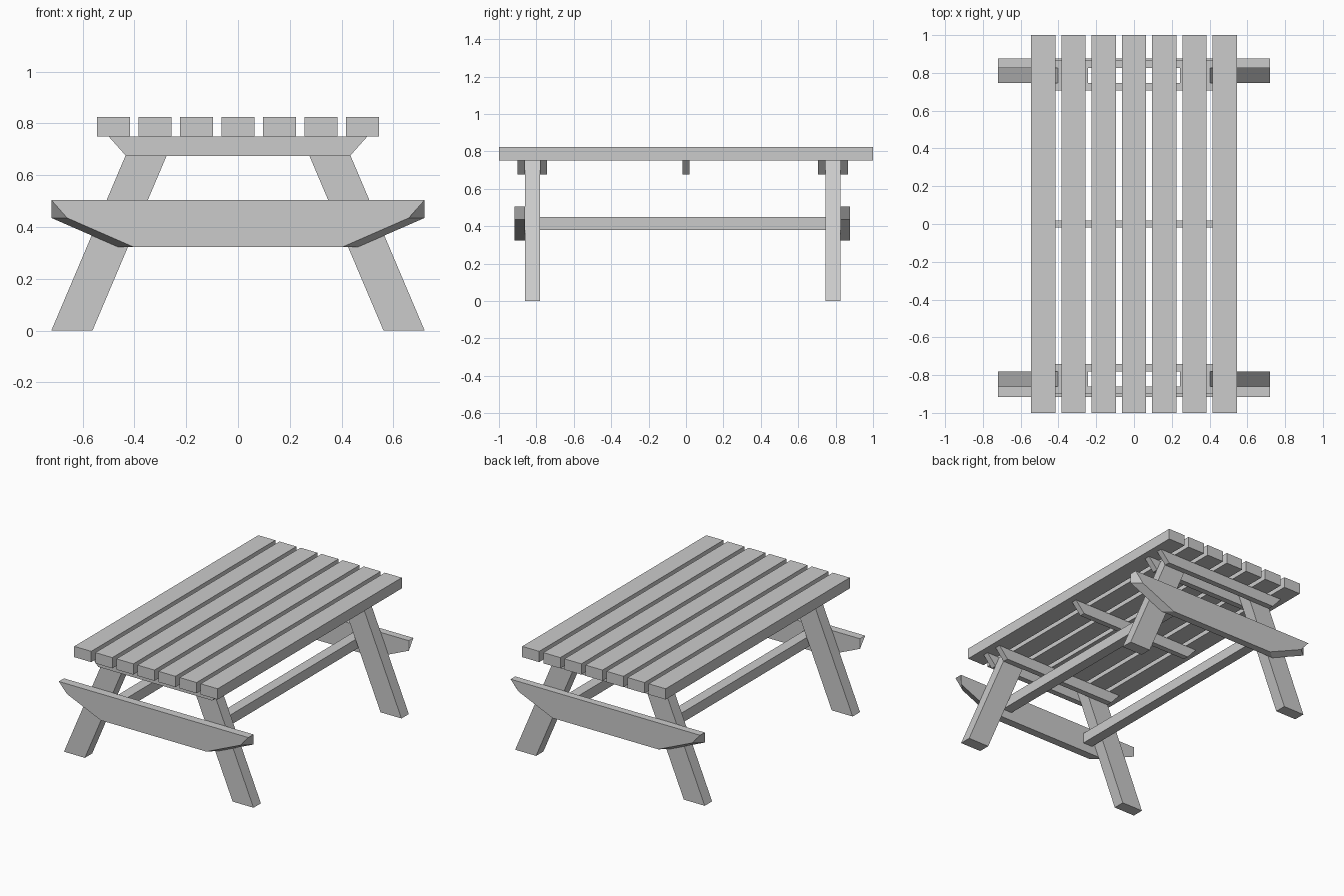
import bpy

if "Cube" in bpy.data.objects:
    bpy.data.objects.remove(bpy.data.objects["Cube"])


def loft(name, front, back, y0, y1):
    """Solid between two matching (x, z) outlines, counter-clockwise seen from the front."""
    n = len(front)
    verts = [(x, y0, z) for x, z in front] + [(x, y1, z) for x, z in back]
    faces = [tuple(range(n)), tuple(range(2 * n - 1, n - 1, -1))]
    faces += [(i, i + n, (i + 1) % n + n, (i + 1) % n) for i in range(n)]
    mesh = bpy.data.meshes.new(name)
    mesh.from_pydata(verts, [], faces)
    obj = bpy.data.objects.new(name, mesh)
    bpy.context.collection.objects.link(obj)
    return obj


def prism(name, outline, y0, y1):
    return loft(name, outline, outline, y0, y1)


def rect(x0, x1, z0, z1):
    return [(x0, z0), (x1, z0), (x1, z1), (x0, z1)]


def mirrored(half):
    """Complete a right-hand outline (bottom to top) with its left-hand mirror."""
    return half + [(-x, z) for x, z in reversed(half)]


# Tabletop planks
for i in range(7):
    cx = (i - 3) * 0.1603
    prism("tabletop_plank", rect(cx - 0.0645, cx + 0.0645, 0.75, 0.824), -1, 1)

# Crossbars under the top: a pair clamping each leg frame, one in the middle
bar = mirrored([(0.433, 0.675), (0.5, 0.75)])
for y0, y1 in [(-0.90, -0.861), (-0.781, -0.742), (-0.019, 0.019),
               (0.706, 0.746), (0.826, 0.865)]:
    prism("crossbar", bar, y0, y1)

# Splayed legs and long rails along their inner faces
for s in (-1, 1):
    leg = [(0.562, 0), (0.721, 0), (0.403, 0.75), (0.244, 0.75)]
    rail = rect(0.30, 0.372, 0.38, 0.45)
    if s < 0:
        leg = [(-x, z) for x, z in reversed(leg)]
        rail = [(-x, z) for x, z in reversed(rail)]
    for y0, y1 in [(-0.861, -0.781), (0.746, 0.826)]:
        prism("leg", leg, y0, y1)
    prism("long_rail", rail, -0.861, 0.826)

# End boards with bevelled undersides, narrower on the outer face
outer = mirrored([(0.402, 0.322), (0.66, 0.435), (0.721, 0.504)])
inner = mirrored([(0.462, 0.322), (0.721, 0.435), (0.721, 0.504)])
loft("front_board", outer, inner, -0.917, -0.861)
loft("back_board", inner, outer, 0.826, 0.876)
